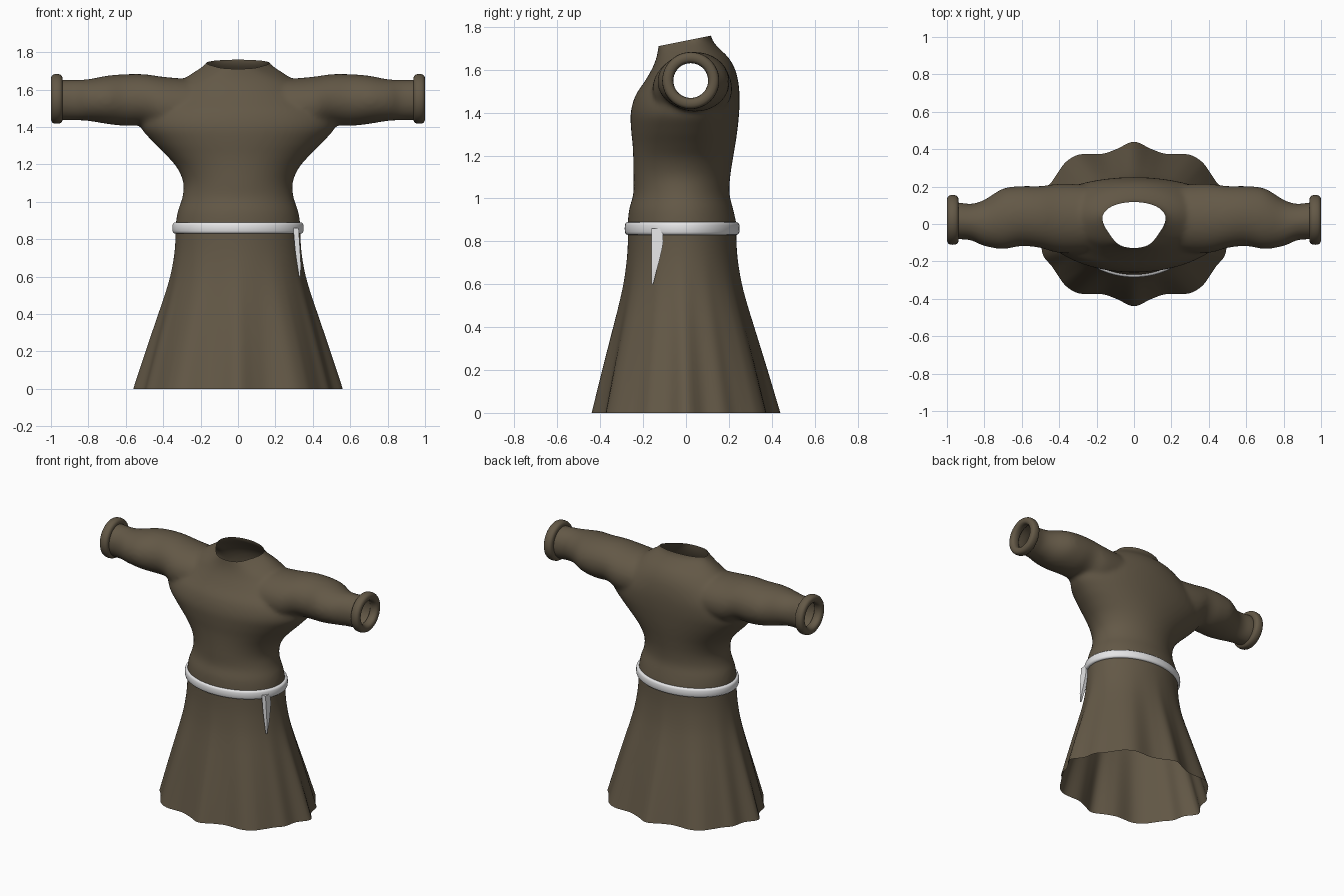
import bpy, bmesh, math
from mathutils import Vector

if "Cube" in bpy.data.objects:
    bpy.data.objects.remove(bpy.data.objects["Cube"])

TAU = 2 * math.pi


def material(name, rgb):
    m = bpy.data.materials.new(name)
    m.diffuse_color = (*rgb, 1)
    m.use_nodes = True
    m.node_tree.nodes["Principled BSDF"].inputs["Base Color"].default_value = m.diffuse_color
    return m


brown = material("brown cloth", (0.125, 0.098, 0.062))
white = material("pale cord", (0.78, 0.78, 0.79))


def spline(rows, steps, closed=False):
    """Catmull-Rom curve through tuples of numbers."""
    pts, out, n = [Vector(r) for r in rows], [], len(rows)
    get = (lambda i: pts[i % n]) if closed else (lambda i: pts[max(0, min(n - 1, i))])
    for i in range(n if closed else n - 1):
        a, b, c, d = (get(i + k) for k in (-1, 0, 1, 2))
        for s in range(steps):
            t = s / steps
            out.append(0.5 * (2 * b + (c - a) * t + (2 * a - 5 * b + 4 * c - d) * t * t
                              + (3 * b - a - 3 * c + d) * t ** 3))
    return out if closed else out + [pts[-1]]


def loft(bm, rings, caps=False, wrap=False):
    """Bridge rings that have equal point counts."""
    vs = [[bm.verts.new(p) for p in r] for r in rings]
    n = len(vs[0])
    pairs = list(zip(vs, vs[1:])) + ([(vs[-1], vs[0])] if wrap else [])
    for a, b in pairs:
        for i in range(n):
            bm.faces.new((a[i], a[(i + 1) % n], b[(i + 1) % n], b[i]))
    if caps:
        bm.faces.new(vs[0][::-1])
        bm.faces.new(vs[-1])


def finish(name, bm, mat, angle=50):
    bmesh.ops.recalc_face_normals(bm, faces=bm.faces)
    me = bpy.data.meshes.new(name)
    bm.to_mesh(me)
    bm.free()
    me.materials.append(mat)
    ob = bpy.data.objects.new(name, me)
    bpy.context.collection.objects.link(ob)
    bpy.ops.object.select_all(action='DESELECT')
    ob.select_set(True)
    bpy.context.view_layer.objects.active = ob
    bpy.ops.object.shade_smooth_by_angle(angle=math.radians(angle))
    return ob


# Torso: height, half width, front y, back y, y of the widest line
torso = [(0.80, .335, -.272, .238, -.02), (0.88, .333, -.272, .235, -.02),
         (0.95, .322, -.265, .220, -.02), (1.02, .298, -.246, .203, -.02),
         (1.10, .292, -.245, .206, -.01), (1.18, .325, -.246, .218, .00),
         (1.25, .385, -.249, .230, .01), (1.32, .455, -.256, .240, .02),
         (1.40, .520, -.258, .248, .03), (1.48, .510, -.236, .250, .04),
         (1.55, .430, -.190, .243, .04), (1.61, .350, -.156, .226, .04),
         (1.66, .285, -.137, .196, .04), (1.70, .225, -.130, .155, .04),
         (1.74, .170, -.126, .122, .04), (1.79, .155, -.124, .115, .04),
         (1.86, .155, -.124, .115, .04)]
bm = bmesh.new()
rings = []
for z, w, f, b, c in spline(torso, 4):
    point = max(0, min(1, (z - 1.64) / .1))      # neck narrows to the front
    ring = []
    for k in range(72):
        a = TAU * k / 72
        x, s = w * math.cos(a), math.sin(a)
        if s < 0:
            x *= 1 - .22 * point * math.sin(2 * a) ** 2
        ring.append((x, c + s * ((b - c) if s > 0 else (c - f)), z))
    rings.append(ring)
loft(bm, rings, caps=True)

# Sleeves: x, front y, back y, bottom z, top z
sleeve = [(.10, -.12, .19, 1.38, 1.64), (.25, -.15, .21, 1.36, 1.655),
          (.40, -.155, .215, 1.36, 1.668), (.50, -.128, .203, 1.405, 1.682),
          (.60, -.118, .203, 1.405, 1.682), (.70, -.134, .190, 1.416, 1.674),
          (.80, -.118, .130, 1.432, 1.655), (.87, -.088, .108, 1.435, 1.652),
          (.94, -.082, .116, 1.435, 1.652), (1.02, -.082, .116, 1.435, 1.652)]
for side in (1, -1):
    rings = []
    for x, f, b, lo, hi in spline(sleeve, 4):
        rings.append([(side * x, (f + b) / 2 + (b - f) / 2 * math.cos(TAU * k / 48),
                       (lo + hi) / 2 + (hi - lo) / 2 * math.sin(TAU * k / 48))
                      for k in range(48)])
    loft(bm, rings, caps=True)
body = finish("tunic_top", bm, brown)

# Fuse torso and sleeves into one soft cloth surface
rem = body.modifiers.new("fuse", 'REMESH')
rem.mode, rem.voxel_size = 'VOXEL', 0.013
sm = body.modifiers.new("soften", 'SMOOTH')
sm.factor, sm.iterations = 0.5, 10
dg = bpy.context.evaluated_depsgraph_get()
fused = bpy.data.meshes.new_from_object(body.evaluated_get(dg))
bm = bmesh.new()
bm.from_mesh(fused)
bpy.data.objects.remove(body)

# Open the neck, wrists and waist
for co, no in [((0, 0, 1.736), (0, -.2, 1)), ((.975, 0, 0), (1, 0, 0)),
               ((-.975, 0, 0), (-1, 0, 0)), ((0, 0, .85), (0, 0, -1))]:
    bmesh.ops.bisect_plane(bm, geom=bm.verts[:] + bm.edges[:] + bm.faces[:],
                           plane_co=co, plane_no=no, clear_outer=True)
body = finish("tunic_top", bm, brown, 80)
if not body.data.materials[0]:
    body.data.materials[0] = brown

# Skirt: a plain oval at the waist spreading into a folded hem
quarter = [(.56, 0), (.505, .085), (.485, .17), (.44, .225), (.40, .285), (.36, .335),
           (.29, .372), (.17, .375), (.09, .402), (0, .44)]
half = quarter + [(-x, y) for x, y in quarter[-2::-1]]
hem = spline(half + [(x, -y) for x, y in half[-2:0:-1]], 4, closed=True)
flare = [(.86, 0), (.78, .01), (.70, .045), (.60, .13), (.50, .26), (.40, .41),
         (.20, .71), (0, 1)]
bm = bmesh.new()
rings = []
for z, t in spline(flare, 3):
    ring = []
    for p in hem:
        a = math.atan2(p.y / .44, p.x / .56)
        ring.append((.333 * math.cos(a) * (1 - t) + p.x * t,
                     (-.018 + .252 * math.sin(a)) * (1 - t) + p.y * t, z))
    rings.append(ring)
loft(bm, rings)
finish("skirt", bm, brown, 60)


def band(name, mat, center, axes, r_in, r_along, power=1.0, n=64, m=16):
    """Closed rounded band around an oval; axes = (u, v, along), radii in u and v."""
    u, v, w = (Vector(a) for a in axes)
    fat = lambda c: math.copysign(abs(c) ** power, c)
    bm = bmesh.new()
    rings = []
    for i in range(n):
        a = TAU * i / n
        d = u * math.cos(a) + v * math.sin(a)
        rings.append([Vector(center) + d + d.normalized() * r_in * fat(math.cos(TAU * j / m))
                      + w * r_along * fat(math.sin(TAU * j / m)) for j in range(m)])
    loft(bm, rings, wrap=True)
    return finish(name, bm, mat)


# Rolled cuffs
for side, label in ((1, "left"), (-1, "right")):
    band(label + "_cuff", brown, (side * .969, .022, 1.55),
         ((0, .107, 0), (0, 0, .107), (1, 0, 0)), .026, .031, .8, 48)

# Cord belt
band("belt", white, (0, -.018, .86), ((.332, 0, 0), (0, .249, 0), (0, 0, 1)),
     .019, .030, .65, 80)

# Hanging belt end: height, front y, back y, inner x, outer x
tail = [(.86, -.160, -.112, .296, .324), (.80, -.160, -.106, .300, .328),
        (.72, -.160, -.122, .308, .333), (.66, -.160, -.138, .317, .336),
        (.60, -.160, -.153, .326, .334)]
bm = bmesh.new()
loft(bm, [[(i, f, z), (o, f, z), (o, b, z), (i, b, z)] for z, f, b, i, o in spline(tail, 3)],
     caps=True)
finish("belt_end", bm, white, 40)
